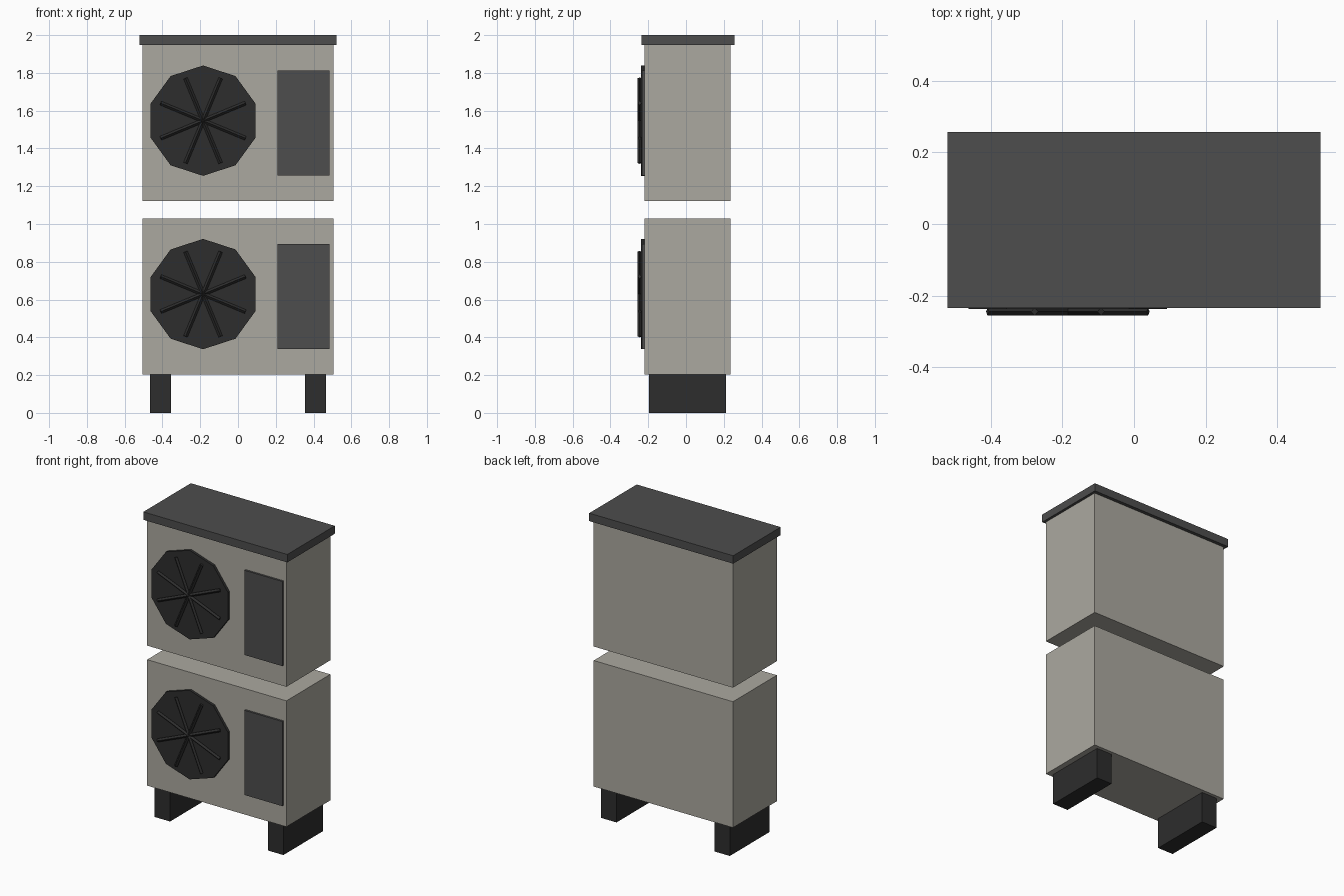
import bpy
import math

cube = bpy.data.objects.get("Cube")
if cube:
    bpy.data.objects.remove(cube, do_unlink=True)


def material(name, r, g, b):
    m = bpy.data.materials.new(name)
    m.use_nodes = True
    m.diffuse_color = (r, g, b, 1)
    m.node_tree.nodes["Principled BSDF"].inputs["Base Color"].default_value = (r, g, b, 1)
    return m


beige = material("warm_grey_casing", 0.41, 0.395, 0.35)
grey = material("dark_grey_panel", 0.075, 0.075, 0.075)
black = material("charcoal", 0.026, 0.026, 0.026)


def finish(name, mat):
    obj = bpy.context.object
    obj.name = name
    obj.data.materials.append(mat)
    return obj


def box(name, mat, x, y, z):
    """Box from (min, max) ranges on each axis."""
    ranges = (x, y, z)
    bpy.ops.mesh.primitive_cube_add(size=1, location=[(a + b) / 2 for a, b in ranges])
    obj = finish(name, mat)
    obj.scale = [b - a for a, b in ranges]
    return obj


FAN_X = -0.185


def unit(label, base):
    # Casing and side grille panel
    box(label + "_casing", beige, (-0.505, 0.505), (-0.22, 0.235), (base, base + 0.826))
    box(label + "_panel", grey, (0.21, 0.485), (-0.233, -0.215), (base + 0.135, base + 0.69))

    # Ten-sided fan disc with a corner pointing up
    fan_z = base + 0.425
    bpy.ops.mesh.primitive_cylinder_add(
        vertices=10, radius=0.292, depth=0.025,
        location=(FAN_X, -0.2245, fan_z), rotation=(math.pi / 2, 0, 0))
    finish(label + "_fan_disc", black)

    # Diamond-section bars crossing at the hub
    for i in range(4):
        bpy.ops.mesh.primitive_cylinder_add(
            vertices=4, radius=0.011, depth=0.486,
            location=(FAN_X, -0.245, fan_z),
            rotation=(0, math.radians(22.5 + 45 * i), 0))
        finish(f"{label}_fan_bar_{i + 1}", black)


unit("lower", 0.204)
unit("upper", 1.122)

# Roof cap
box("roof_cap", grey, (-0.522, 0.522), (-0.235, 0.257), (1.948, 2.0))

# Support feet
for side, s in (("left", 1), ("right", -1)):
    box(side + "_foot", black, sorted((s * 0.355, s * 0.467)), (-0.197, 0.213), (0, 0.204))
